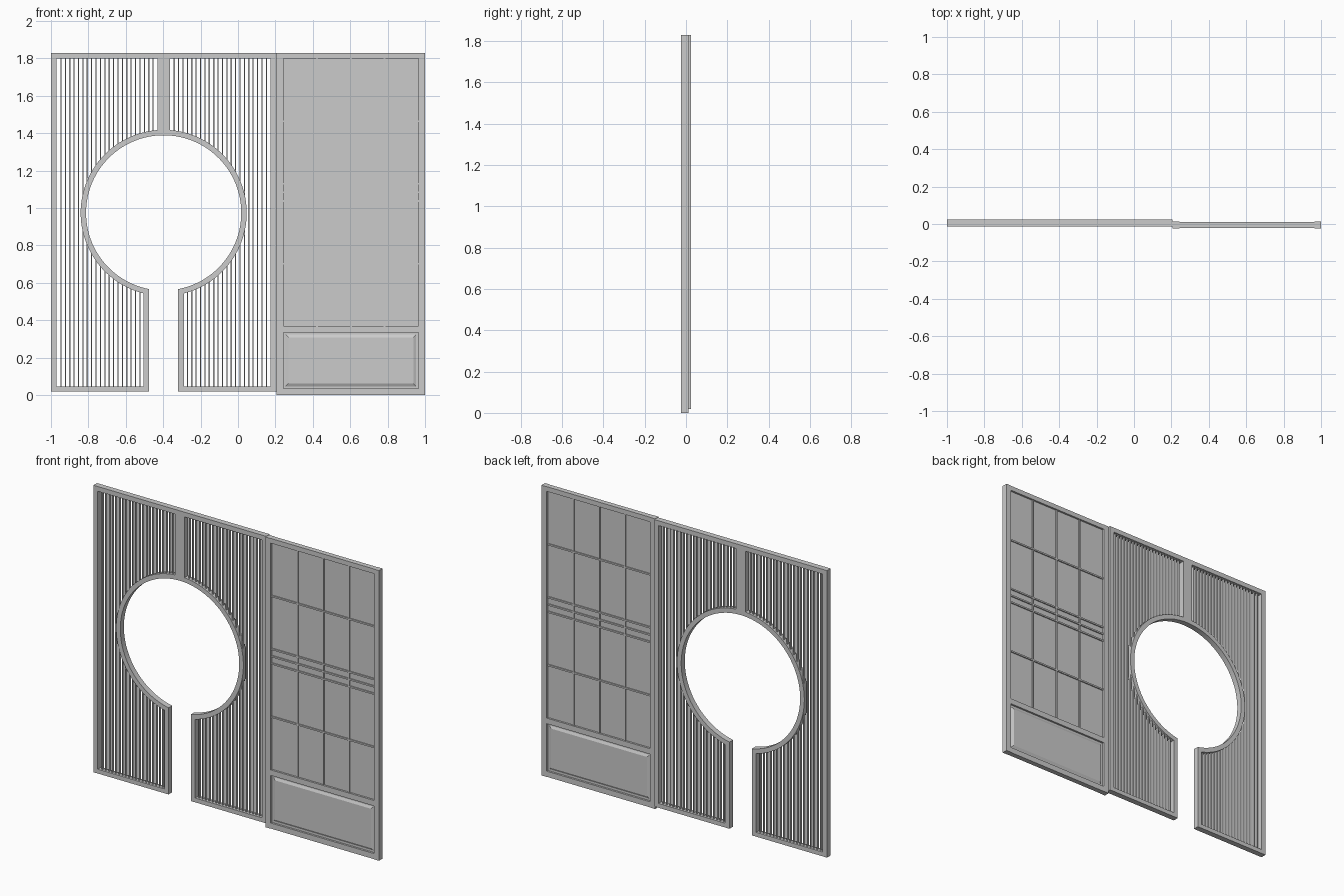
import bpy, bmesh
from math import sqrt, acos, asin, pi, cos, sin

if "Cube" in bpy.data.objects:
    bpy.data.objects.remove(bpy.data.objects["Cube"])


def finish(bm, name, smooth=False):
    bmesh.ops.recalc_face_normals(bm, faces=bm.faces)
    me = bpy.data.meshes.new(name)
    bm.to_mesh(me)
    bm.free()
    ob = bpy.data.objects.new(name, me)
    bpy.context.collection.objects.link(ob)
    if smooth:
        bpy.ops.object.select_all(action='DESELECT')
        ob.select_set(True)
        bpy.context.view_layer.objects.active = ob
        bpy.ops.object.shade_smooth_by_angle(angle=pi / 6)
    return ob


def add_box(bm, x0, x1, y0, y1, z0, z1):
    vs = bmesh.ops.create_cube(bm, size=1)['verts']
    for v in vs:
        v.co.x = x0 if v.co.x < 0 else x1
        v.co.y = y0 if v.co.y < 0 else y1
        v.co.z = z0 if v.co.z < 0 else z1


def boxes(name, items):
    bm = bmesh.new()
    for b in items:
        add_box(bm, *b)
    return finish(bm, name)


# ---- Slatted screen: two mirrored halves around a round opening ----
CX, CZ = -0.3975, 0.974
W, G, T = 0.6025, 0.078, 0.03        # half width, half doorway, frame width
R_IN, R_OUT = 0.415, 0.444
Z0, Z1 = 0.02, 1.83
Y0, Y1 = -0.013, 0.023
N = 48


def arc(r, u_low, u_high):
    a0 = -acos(u_low / r)            # from the lower doorway edge up to the centre post
    a1 = acos(u_high / r)
    return [(r * cos(a0 + (a1 - a0) * i / N), CZ + r * sin(a0 + (a1 - a0) * i / N))
            for i in range(N + 1)]


def screen_half(side, label):
    outer = [(0, Z1), (W, Z1), (W, Z0), (G, Z0)] + arc(R_IN, G, 0)
    inner = [(T + .003, Z1 - T), (W - T, Z1 - T), (W - T, Z0 + .027),
             (G + T, Z0 + .027)] + arc(R_OUT, G + T, T + .003)
    # closed mitred frame
    bm = bmesh.new()
    rings = [[bm.verts.new((CX + side * u, y, z)) for u, z in loop]
             for loop, y in ((outer, Y0), (inner, Y0), (inner, Y1), (outer, Y1))]
    n = len(outer)
    for k in range(4):
        a, b = rings[k], rings[(k + 1) % 4]
        for i in range(n):
            j = (i + 1) % n
            bm.faces.new((a[i], a[j], b[j], b[i]))
    finish(bm, label + "_screen_frame", True)

    # vertical slats, interrupted by the ring
    count, items = 22, []
    u0, u1, rm = T + .003, W - T, 0.43
    for i in range(1, count + 1):
        u = u0 + (u1 - u0) * i / (count + 1)
        spans = [(Z0 + .02, Z1 - .02)]
        if u < rm:
            h = sqrt(rm * rm - u * u)
            spans = [(CZ + h, Z1 - .02)]
            if u > G + T:
                spans.append((Z0 + .02, CZ - h))
        x = CX + side * u
        items += [(x - .003, x + .003, -.003, .013, a, b) for a, b in spans]
    boxes(label + "_screen_slats", items)


screen_half(-1, "left")
screen_half(1, "right")

# ---- Sliding door panel ----
XA, XB, S = 0.207, 1.0, 0.036
ya, yb = -0.023, 0.013
yc = (ya + yb) / 2
xi, xj = XA + S, XB - S
boxes("door_stiles", [(XA, xi, ya, yb, 0, Z1), (xj, XB, ya, yb, 0, Z1)])
boxes("door_rails", [(xi, xj, ya + .002, yb - .002, a, b)
                     for a, b in ((0, .035), (.335, .37), (1.8, Z1))])
boxes("door_sheet", [(xi, xj, yc - .004, yc + .004, .36, 1.81)])

# Lattice bars on both faces
bw = 0.005
boxes("door_cross_bars", [(xi, xj, yc - .011, yc + .011, z - bw, z + bw)
                          for z in (.702, 1.038, 1.084, 1.13, 1.464)])
boxes("door_upright_bars", [(x - bw, x + bw, yc - .010, yc + .010, .37, 1.8)
                            for x in [xi + (xj - xi) * k / 4 for k in (1, 2, 3)]])

# Lower panel with a raised, bevelled field on each face
bm = bmesh.new()
px0, px1, pz0, pz1 = xi, xj, .035, .335
loops = []
for inset, d in ((0, .004), (.012, .004), (.026, .011)):
    loops.append((inset, d))
loops = [(i, -d) for i, d in reversed(loops)] + loops
rings = []
for i, d in loops:
    rings.append([bm.verts.new((x, yc + d, z)) for x, z in
                  ((px0 + i, pz0 + i), (px1 - i, pz0 + i), (px1 - i, pz1 - i), (px0 + i, pz1 - i))])
for a, b in zip(rings, rings[1:]):
    for k in range(4):
        m = (k + 1) % 4
        bm.faces.new((a[k], a[m], b[m], b[k]))
bm.faces.new(rings[0])
bm.faces.new(rings[-1])
finish(bm, "door_lower_panel")
